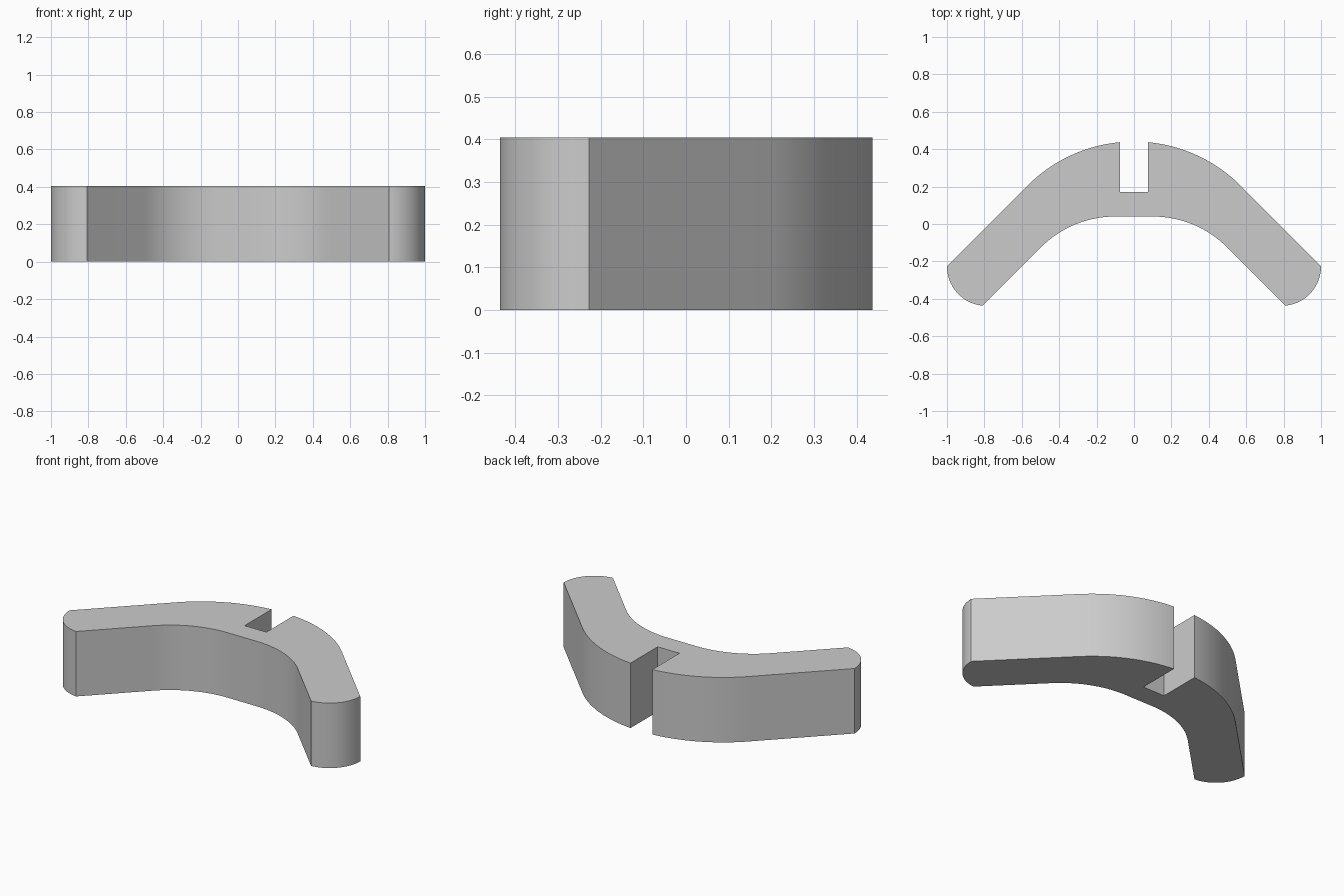
import bpy, bmesh
from math import cos, sin, radians

cube = bpy.data.objects.get("Cube")
if cube:
    bpy.data.objects.remove(cube, do_unlink=True)

HEIGHT = 0.404


def arc(cx, cy, r, start, end, steps):
    """Points along a circular arc, angles in degrees."""
    angles = [radians(start + (end - start) * i / steps) for i in range(steps + 1)]
    return [(cx + r * cos(a), cy + r * sin(a)) for a in angles]


# Left half of the outline: notch, outer bend, rounded tip, inner bend
half = [(0.075, 0.172)]
half += arc(0, -0.365, 0.806, 84.66, 45, 20)
half += arc(0.79, -0.227, 0.21, 0, -85, 20)
half += arc(0.1, -0.523, 0.563, 45, 90, 20)
outline = half + [(-x, y) for x, y in reversed(half)]

# Extrude the outline into a solid
bm = bmesh.new()
base = bm.faces.new([bm.verts.new((x, y, 0)) for x, y in outline])
top = bmesh.ops.extrude_face_region(bm, geom=[base], use_keep_orig=True)
top_verts = [v for v in top["geom"] if isinstance(v, bmesh.types.BMVert)]
bmesh.ops.translate(bm, vec=(0, 0, HEIGHT), verts=top_verts)
bmesh.ops.recalc_face_normals(bm, faces=bm.faces)
mesh = bpy.data.meshes.new("bent_bracket")
bm.to_mesh(mesh)
bm.free()

bracket = bpy.data.objects.new("bent_bracket", mesh)
bpy.context.collection.objects.link(bracket)

# Plain grey material
grey = bpy.data.materials.new("light_grey")
grey.use_nodes = True
colour = (0.6, 0.6, 0.6, 1)
grey.diffuse_color = colour
grey.node_tree.nodes["Principled BSDF"].inputs["Base Color"].default_value = colour
mesh.materials.append(grey)

# Smooth bends, sharp corners
bpy.ops.object.select_all(action="DESELECT")
bracket.select_set(True)
bpy.context.view_layer.objects.active = bracket
bpy.ops.object.shade_smooth_by_angle(angle=radians(30))
